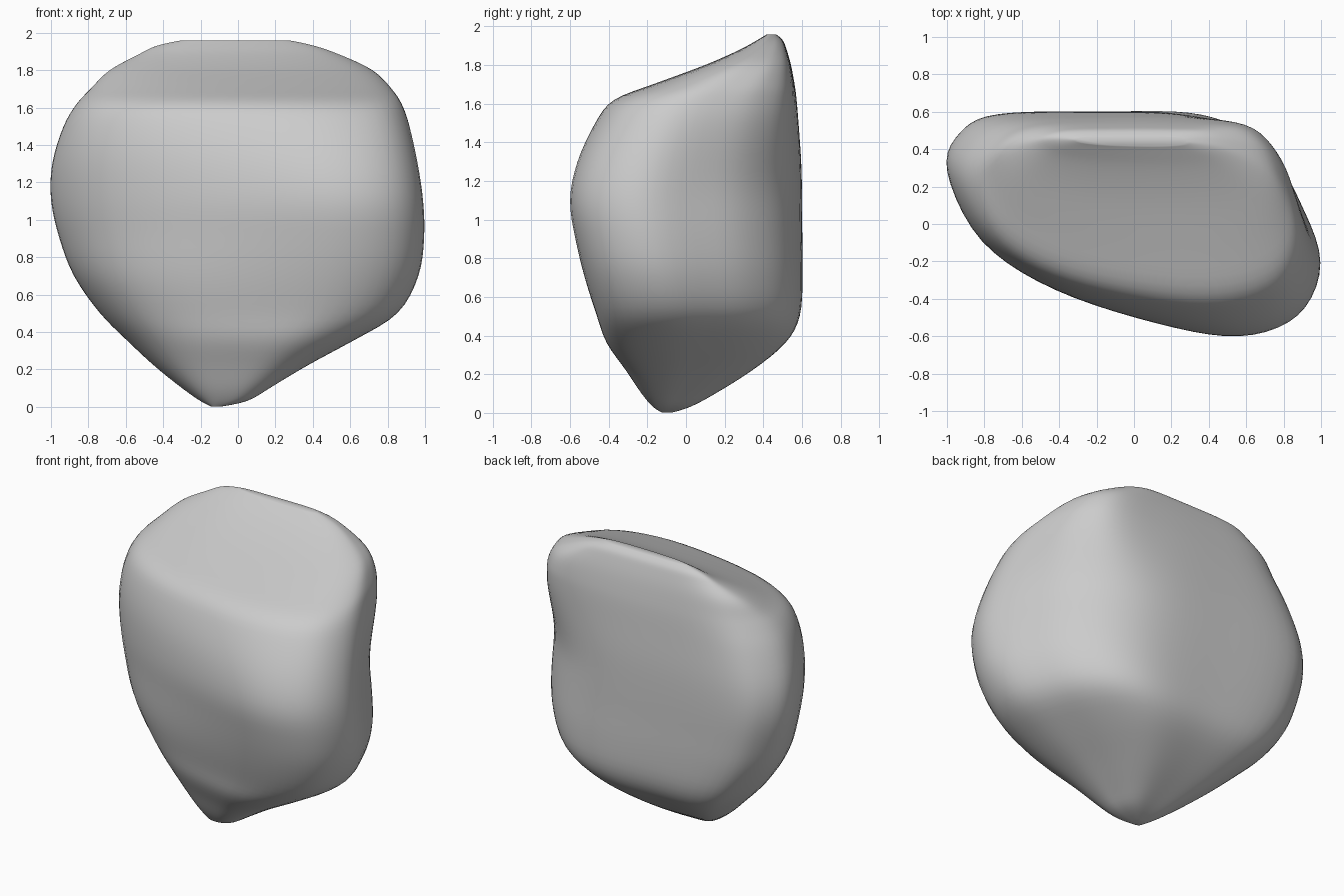
import bpy
import bmesh
import math

# Remove the default cube
cube = bpy.data.objects.get("Cube")
if cube:
    bpy.data.objects.remove(cube, do_unlink=True)

AROUND = 5   # subdivisions between outline points
UP = 4       # subdivisions between levels

# Plan outlines, in the frame x = -1..1, y = -0.6..0.6
FOOT = [(-1, .22), (-.92, .46), (-.72, .58), (-.2, .6), (.28, .6), (.57, .51), (.77, .33),
        (.9, .1), (1, -.2), (.88, -.48), (.55, -.6), (.08, -.56), (-.47, -.43), (-.83, -.19)]
BODY = [(-1, .29), (-.93, .49), (-.73, .59), (-.2, .6), (.26, .59), (.55, .5), (.76, .32),
        (.89, .09), (1, -.22), (.88, -.49), (.57, -.6), (.13, -.53), (-.42, -.35), (-.81, -.09)]
CROWN = [(-1, .16), (-.92, .42), (-.68, .57), (-.2, .6), (.3, .6), (.71, .56), (.89, .38),
         (.97, .13), (1, -.2), (.86, -.48), (.5, -.6), (0, -.57), (-.5, -.44), (-.86, -.19)]

# Levels: height, left end, right end, front, back
LEVELS = [(0, -.14, -.1, -.12, -.08), (.03, -.2, .05, -.17, .02), (.1, -.3, .17, -.23, .15),
          (.22, -.45, .37, -.31, .34), (.36, -.6, .63, -.41, .51), (.5, -.74, .86, -.46, .585),
          (.7, -.88, .97, -.525, .6), (.9, -.955, 1, -.575, .6), (1.1, -1, .995, -.605, .6),
          (1.3, -.995, .965, -.565, .595), (1.5, -.935, .92, -.47, .58), (1.62, -.865, .875, -.375, .57),
          (1.7, -.79, .82, -.17, .56), (1.8, -.69, .72, .1, .542), (1.88, -.54, .55, .28, .52),
          (1.93, -.44, .41, .37, .5), (1.96, -.3, .27, .42, .465)]


def spline(a, b, c, d, t):
    """Smooth curve from b to c, component by component."""
    return [q + .5 * t * (r - p + t * (2 * p - 5 * q + 4 * r - s + t * (3 * (q - r) + s - p)))
            for p, q, r, s in zip(a, b, c, d)]


def refine(points, steps, closed):
    """Resample a list of points along a smooth curve."""
    n = len(points)
    pick = (lambda i: points[i % n]) if closed else (lambda i: points[min(max(i, 0), n - 1)])
    result = []
    for i in range(n if closed else n - 1):
        for k in range(steps):
            result.append(spline(pick(i - 1), pick(i), pick(i + 1), pick(i + 2), k / steps))
    return result if closed else result + [points[-1]]


def ramp(value, start, end):
    """Smooth step from 0 at start to 1 at end."""
    t = min(max((value - start) / (end - start), 0), 1)
    return t * t * (3 - 2 * t)


def make_material(name, colour):
    mat = bpy.data.materials.new(name)
    mat.use_nodes = True
    mat.diffuse_color = colour
    shader = mat.node_tree.nodes["Principled BSDF"]
    shader.inputs["Base Color"].default_value = colour
    shader.inputs["Roughness"].default_value = .8
    return mat


# Loft the boulder through its levels, blending foot, body and crown outlines
foot, body, crown = (refine(outline, AROUND, True) for outline in (FOOT, BODY, CROWN))
bm = bmesh.new()
rings = []
for z, left, right, front, back in refine(LEVELS, UP, False):
    low, high = ramp(z, 1.1, .4), ramp(z, 1.1, 1.8)
    ring = []
    for f, b, c in zip(foot, body, crown):
        x, y = (q + (p - q) * low + (r - q) * high for p, q, r in zip(f, b, c))
        u, v = (x + 1) / 2, y / 1.2 + .5
        ring.append(bm.verts.new((left + (right - left) * u, front + (back - front) * v, z)))
    rings.append(ring)

count = len(body)
for lower, upper in zip(rings, rings[1:]):
    for i in range(count):
        j = (i + 1) % count
        bm.faces.new((lower[i], lower[j], upper[j], upper[i]))
bm.faces.new(rings[0])
bm.faces.new(rings[-1])

# Soften the facets a little
for _ in range(3):
    bmesh.ops.smooth_vert(bm, verts=bm.verts, factor=.5, use_axis_x=True, use_axis_y=True, use_axis_z=True)
bmesh.ops.recalc_face_normals(bm, faces=bm.faces)

mesh = bpy.data.meshes.new("boulder")
bm.to_mesh(mesh)
bm.free()
mesh.materials.append(make_material("stone grey", (.6, .6, .6, 1)))
boulder = bpy.data.objects.new("boulder", mesh)
bpy.context.collection.objects.link(boulder)

bpy.context.view_layer.objects.active = boulder
boulder.select_set(True)
bpy.ops.object.shade_smooth_by_angle(angle=math.radians(60))
